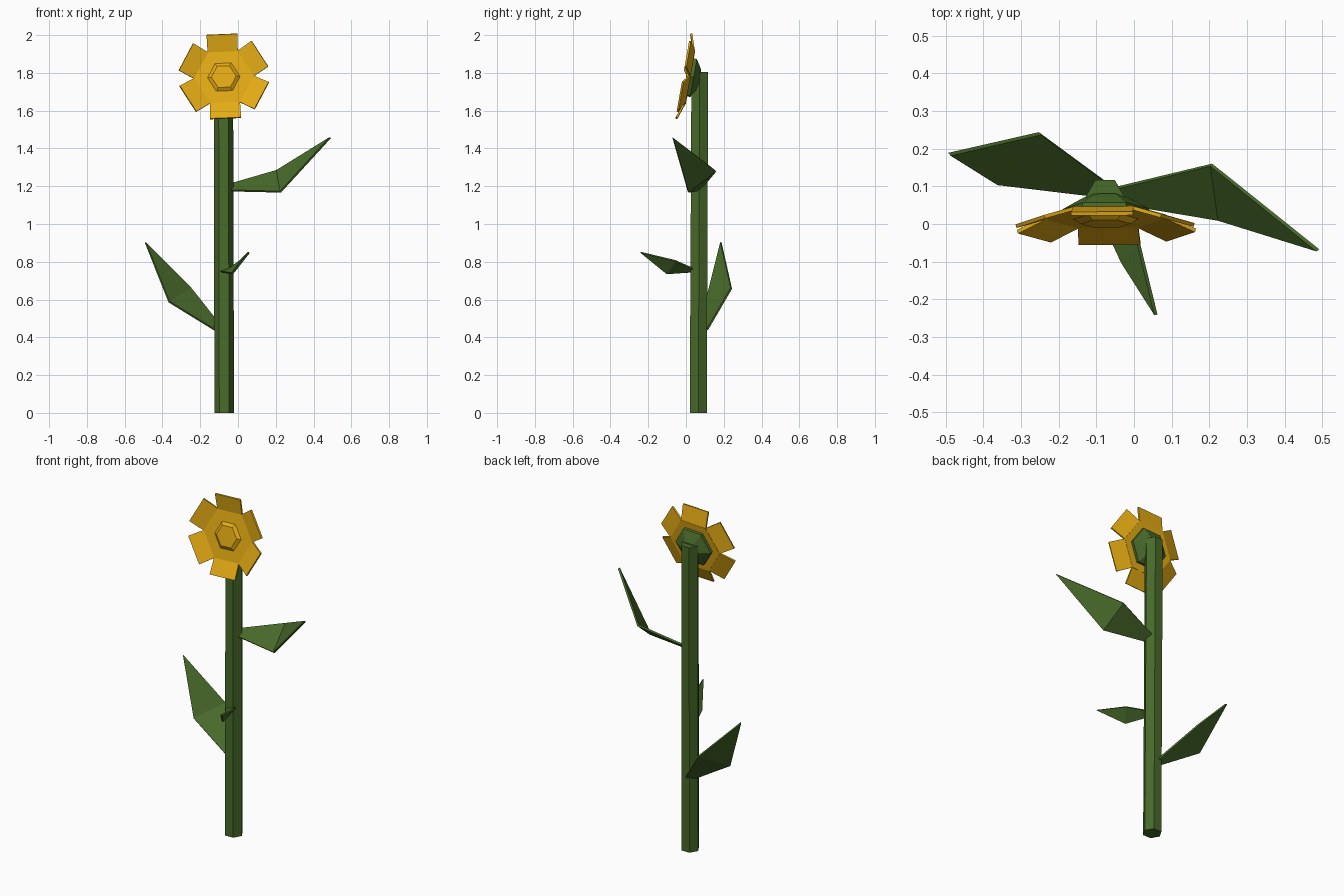
import bpy
import bmesh
from math import cos, sin, pi, radians
from mathutils import Matrix, Vector

cube = bpy.data.objects.get("Cube")
if cube:
    bpy.data.objects.remove(cube, do_unlink=True)


def make_material(name, color):
    mat = bpy.data.materials.new(name)
    mat.use_nodes = True
    mat.diffuse_color = color
    bsdf = mat.node_tree.nodes["Principled BSDF"]
    bsdf.inputs["Base Color"].default_value = color
    bsdf.inputs["Roughness"].default_value = 0.8
    return mat


green = make_material("leaf green", (0.065, 0.145, 0.023, 1))
yellow = make_material("petal yellow", (0.78, 0.41, 0.007, 1))


def finish(name, bm, mat, matrix=Matrix()):
    bmesh.ops.recalc_face_normals(bm, faces=bm.faces)
    mesh = bpy.data.meshes.new(name)
    bm.to_mesh(mesh)
    bm.free()
    mesh.materials.append(mat)
    obj = bpy.data.objects.new(name, mesh)
    obj.matrix_world = matrix
    bpy.context.collection.objects.link(obj)
    return obj


def hex_loft(name, rings, mat, matrix=Matrix()):
    """Closed six-sided loft through (radius, centre) rings."""
    bm = bmesh.new()
    loops = []
    for radius, centre in rings:
        loops.append([bm.verts.new(Vector(centre) + radius * Vector((cos(i * pi / 3), sin(i * pi / 3), 0)))
                      for i in range(6)])
    for a, b in zip(loops, loops[1:]):
        for i in range(6):
            j = (i + 1) % 6
            bm.faces.new((a[i], a[j], b[j], b[i]))
    bm.faces.new(loops[0])
    bm.faces.new(loops[-1])
    return finish(name, bm, mat, matrix)


def plate(name, points, faces, mat, thickness, matrix=Matrix()):
    """Thin sheet given body by a solidify modifier."""
    bm = bmesh.new()
    verts = [bm.verts.new(p) for p in points]
    for face in faces:
        bm.faces.new([verts[i] for i in face])
    obj = finish(name, bm, mat, matrix)
    solid = obj.modifiers.new("thickness", "SOLIDIFY")
    solid.thickness = thickness
    solid.offset = 0
    return obj


# Stem
hex_loft("stem", [(0.052, (-0.073, 0.065, 0)), (0.051, (-0.077, 0.073, 1.805))], green)

# Flower head frame: local z points out of the bloom
head = (Matrix.Translation((-0.075, 0.018, 1.777))
        @ Matrix.Rotation(radians(80), 4, "X") @ Matrix.Rotation(radians(2.5), 4, "Z"))

# Disc with a raised centre
hex_loft("flower_disc",
         [(r, (0, 0, z)) for r, z in ((0.16, -0.006), (0.16, 0.005), (0.086, 0.005), (0.066, 0.018))],
         yellow, head)

# Six petals cupped forward
for k in range(6):
    spin = head @ Matrix.Rotation(k * pi / 3, 4, "Z")
    corners = [(-0.08, 0.137, 0), (0.08, 0.137, 0), (0.082, 0.226, 0.03), (-0.082, 0.226, 0.03)]
    plate(f"petal_{k + 1}", corners, [(0, 1, 2, 3)], yellow, 0.01, spin)

# Calyx behind the disc, reaching the stem
hex_loft("calyx",
         [(r, (0, 0, z)) for r, z in ((0.115, -0.004), (0.115, -0.022), (0.08, -0.042), (0.055, -0.055))],
         green, head)

# Leaves: two root points, two widest points, tip
leaves = {
    "upper_left_leaf": [(-0.05, 0.095, 1.208), (-0.05, 0.058, 1.177),
                        (0.225, 0.012, 1.17), (0.205, 0.157, 1.282), (0.488, -0.07, 1.457)],
    "lower_right_leaf": [(-0.08, 0.115, 0.445), (-0.10, 0.075, 0.425),
                         (-0.365, 0.107, 0.588), (-0.25, 0.24, 0.66), (-0.49, 0.185, 0.902)],
    "front_leaf": [(-0.04, 0.035, 0.765), (-0.095, 0.035, 0.748),
                   (-0.03, -0.103, 0.738), (0.013, -0.055, 0.805), (0.058, -0.241, 0.85)],
}
for name, points in leaves.items():
    plate(name, points, [(0, 1, 2, 3), (3, 2, 4)], green, 0.011)
